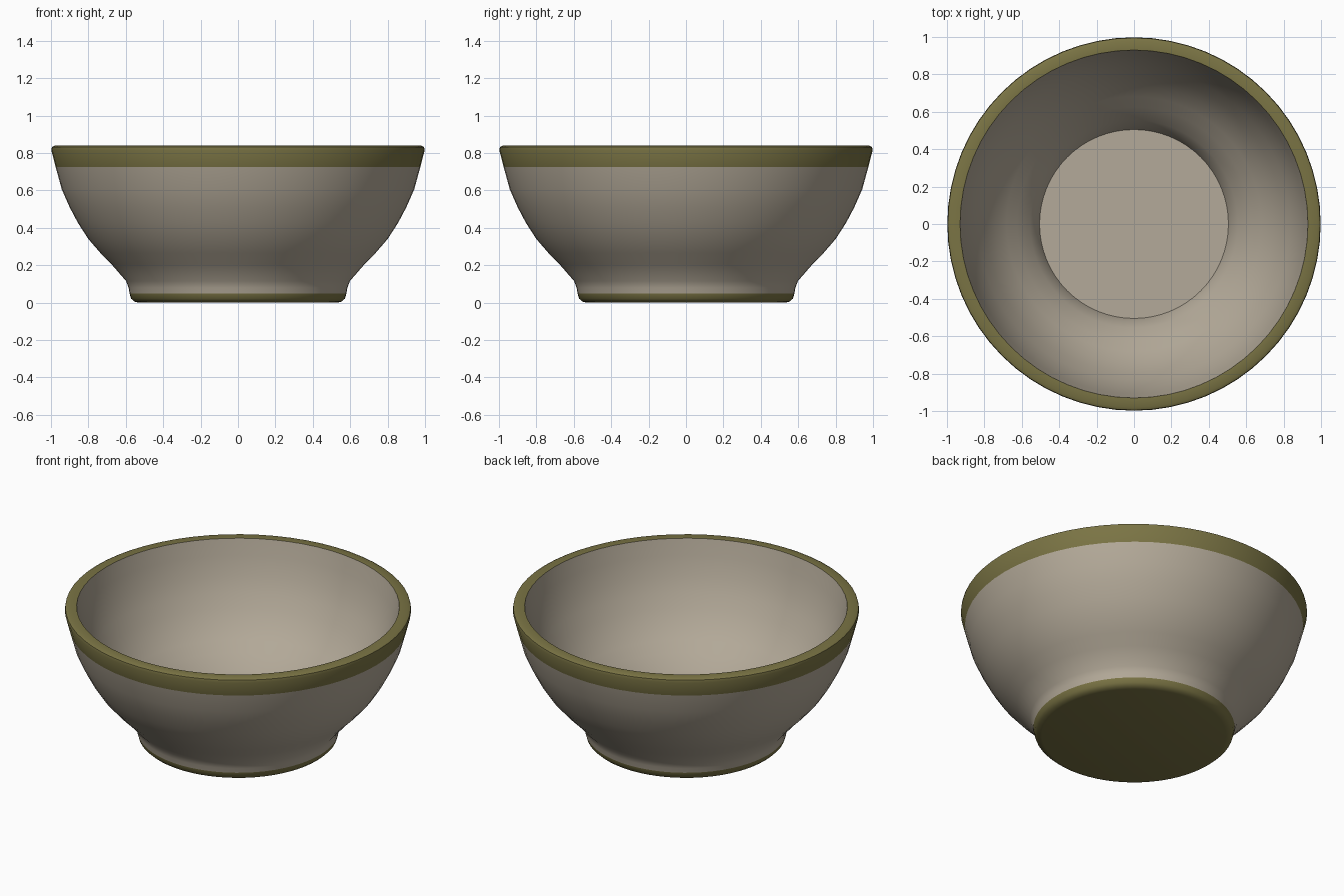
import bpy, bmesh, math

if "Cube" in bpy.data.objects:
    bpy.data.objects.remove(bpy.data.objects["Cube"])

SEG = 64

def material(name, rgb):
    m = bpy.data.materials.new(name)
    m.diffuse_color = (*rgb, 1.0)
    m.use_nodes = True
    m.node_tree.nodes["Principled BSDF"].inputs["Base Color"].default_value = m.diffuse_color
    return m

clay = material("warm grey", (0.456, 0.402, 0.319))
olive = material("olive green", (0.195, 0.174, 0.058))

# Outer wall (radius, height) from the foot up to the rim
outer = [(0.53, 0.0), (0.555, 0.006), (0.572, 0.022), (0.58, 0.05), (0.585, 0.08),
         (0.598, 0.115), (0.676, 0.205), (0.735, 0.265), (0.80, 0.34), (0.855, 0.425),
         (0.90, 0.51), (0.942, 0.605), (0.975, 0.725), (0.998, 0.815),
         (0.995, 0.832), (0.98, 0.84)]
# Inner wall from the rim down to the floor
inner = [(0.93, 0.838), (0.908, 0.74), (0.876, 0.625), (0.836, 0.535), (0.793, 0.455),
         (0.742, 0.375), (0.682, 0.308), (0.625, 0.252), (0.555, 0.172),
         (0.522, 0.12), (0.505, 0.07)]
profile = outer + inner

bm = bmesh.new()
rings = []
for r, z in profile:
    rings.append([bm.verts.new((r * math.cos(2 * math.pi * i / SEG),
                                r * math.sin(2 * math.pi * i / SEG), z))
                  for i in range(SEG)])

# Walls: olive on the foot edge, the outer rim band and the lip
for k in range(len(rings) - 1):
    a, b = rings[k], rings[k + 1]
    inside = k >= len(outer)
    z_mid = (profile[k][1] + profile[k + 1][1]) / 2
    painted = not inside and (z_mid < 0.05 or z_mid > 0.725)
    for i in range(SEG):
        j = (i + 1) % SEG
        f = bm.faces.new((a[i], a[j], b[j], b[i]))
        f.material_index = 1 if painted else 0

# Underside and inner floor
bm.faces.new(rings[0][::-1]).material_index = 1
bm.faces.new(rings[-1]).material_index = 0
bmesh.ops.recalc_face_normals(bm, faces=bm.faces)

mesh = bpy.data.meshes.new("bowl")
bm.to_mesh(mesh)
bm.free()
mesh.materials.append(clay)
mesh.materials.append(olive)
bowl = bpy.data.objects.new("bowl", mesh)
bpy.context.collection.objects.link(bowl)

bpy.context.view_layer.objects.active = bowl
bowl.select_set(True)
bpy.ops.object.shade_smooth_by_angle(angle=math.radians(40))
